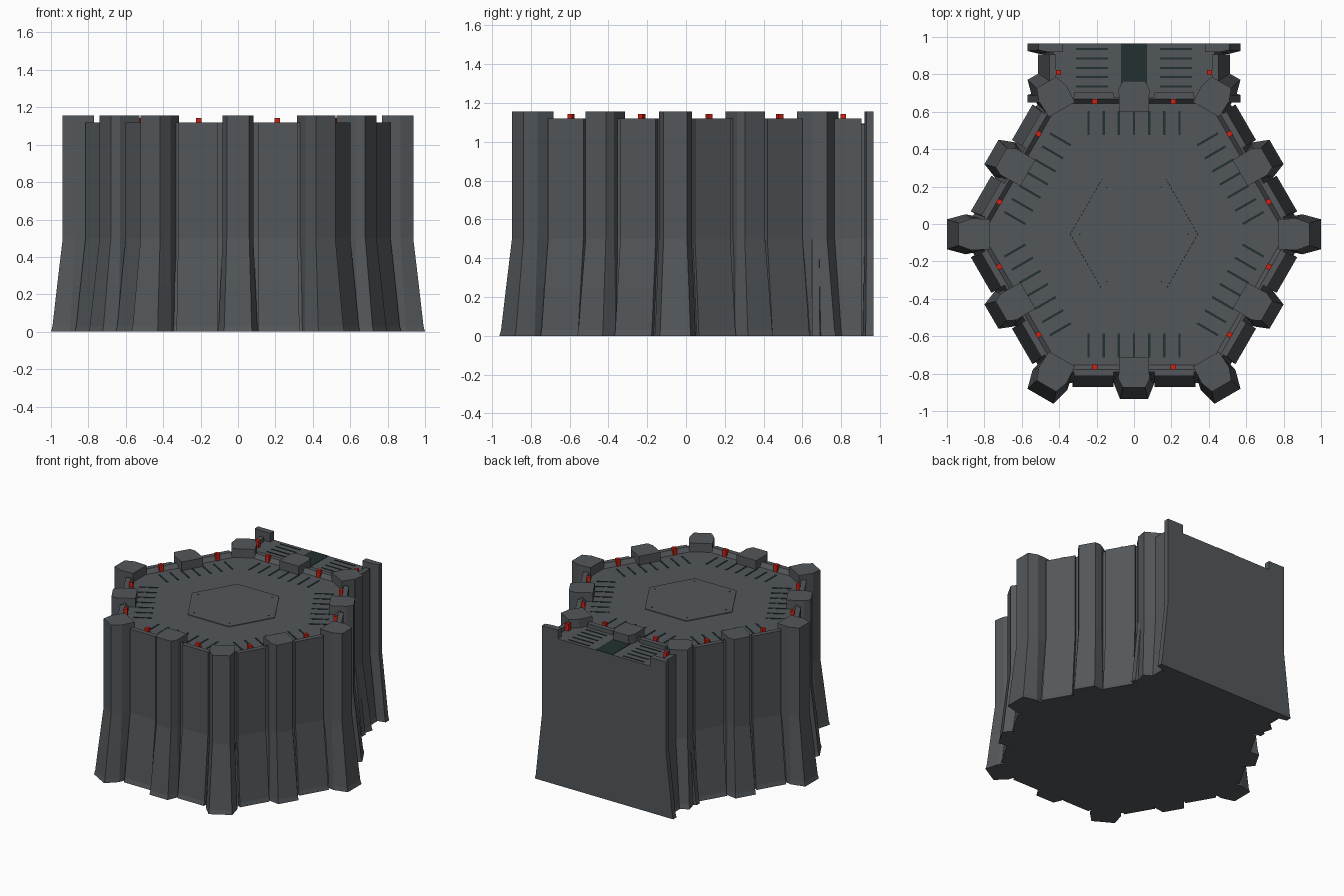
import bpy, bmesh, math
from mathutils import Matrix, Vector

if "Cube" in bpy.data.objects:
    bpy.data.objects.remove(bpy.data.objects["Cube"])

CY = -0.055                      # centre of the hexagon
DECK, RIM, TOP = 1.09, 1.12, 1.155
FLARE = [(0, 1), (0.03, 0.87), (0.25, 0.47), (0.5, 0)]   # height, flare amount


def material(name, rgb):
    m = bpy.data.materials.new(name)
    m.diffuse_color = (*rgb, 1)
    m.use_nodes = True
    m.node_tree.nodes["Principled BSDF"].inputs["Base Color"].default_value = m.diffuse_color
    return m


GREY = material("dark_grey", (0.088, 0.097, 0.105))
GREEN = material("black_green", (0.016, 0.030, 0.030))
RED = material("signal_red", (0.62, 0.015, 0.006))


def loft(bm, rings, mat=Matrix()):
    """Skin a stack of equal-length point rings and cap both ends."""
    vs = [[bm.verts.new(mat @ Vector(p)) for p in r] for r in rings]
    n = len(vs[0])
    for a, b in zip(vs, vs[1:]):
        for i in range(n):
            j = (i + 1) % n
            bm.faces.new((a[i], a[j], b[j], b[i]))
    bm.faces.new(vs[0][::-1])
    bm.faces.new(vs[-1])


def flared(bm, top, base, z, mat=Matrix()):
    """Column with a straight upper part and a foot that spreads to base."""
    rings = []
    for h, f in FLARE + [(z, 0)]:
        rings.append([(t[0] + (b[0] - t[0]) * f, t[1] + (b[1] - t[1]) * f, h)
                      for t, b in zip(top, base)])
    loft(bm, rings, mat)


def box(bm, x0, x1, y0, y1, z0, z1, mat=Matrix()):
    pts = [(x0, y0), (x1, y0), (x1, y1), (x0, y1)]
    loft(bm, [[(x, y, z) for x, y in pts] for z in (z0, z1)], mat)


def finish(name, bm, m):
    bmesh.ops.recalc_face_normals(bm, faces=bm.faces)
    me = bpy.data.meshes.new(name)
    bm.to_mesh(me)
    bm.free()
    me.materials.append(m)
    ob = bpy.data.objects.new(name, me)
    bpy.context.collection.objects.link(ob)
    return ob


def turn(deg):
    return Matrix.Translation((0, CY, 0)) @ Matrix.Rotation(math.radians(deg), 4, 'Z')


def hexagon(apothem, z):
    r = apothem / math.cos(math.pi / 6)
    return [(r * math.cos(k * math.pi / 3), r * math.sin(k * math.pi / 3), z)
            for k in range(6)]


def mirror_section(half):
    return half + [(x, -y) for x, y in reversed(half)]


# hexagonal core with raised rim and sunken deck
bm = bmesh.new()
rings = [hexagon(0.735 + 0.06 * f, z) for z, f in FLARE]
rings += [hexagon(0.735, RIM), hexagon(0.722, RIM), hexagon(0.70, DECK)]
loft(bm, rings, turn(0))
finish("core_and_deck", bm, GREY)

# buttresses on the corners and side middles
bm = bmesh.new()
corner_top = mirror_section([(0.77, -0.08), (0.87, -0.085), (0.937, -0.06)])
corner_base = mirror_section([(0.77, -0.08), (0.90, -0.107), (1.0, -0.08)])
mid_top = mirror_section([(0.655, -0.08), (0.775, -0.082), (0.82, -0.06)])
mid_base = mirror_section([(0.655, -0.08), (0.80, -0.107), (0.88, -0.075)])
for k in range(6):
    flared(bm, corner_top, corner_base, TOP, turn(60 * k))
    flared(bm, mid_top, mid_base, TOP, turn(60 * k + 30))
finish("buttresses", bm, GREY)

# wall panels, deck slots and lights on every side
panels, slots, lights = bmesh.new(), bmesh.new(), bmesh.new()
for k in range(6):
    m = turn(60 * k + 30)
    for s in (-1, 1):
        a, b = s * 0.11, s * 0.32
        flared(panels, [(0.70, a), (0.757, a), (0.757, b), (0.70, b)],
               [(0.70, a), (0.817, a), (0.817, b * 1.03), (0.70, b * 1.03)], DECK, m)
        box(panels, 0.725, 0.757, a, b, DECK, RIM, m)
        c = s * 0.21
        box(lights, 0.697, 0.724, c - 0.014, c + 0.014, DECK, 1.142, m)
    for i in range(-3, 4):
        box(slots, 0.53, 0.66, i * 0.081 - 0.006, i * 0.081 + 0.006,
            DECK - 0.01, DECK + 0.003, m)

# rear gangway block with a flat back wall
bm = bmesh.new()
flared(bm, [(-0.43, 0.5), (0.43, 0.5), (0.43, 0.965), (-0.43, 0.965)],
       [(-0.49, 0.5), (0.49, 0.5), (0.49, 0.965), (-0.49, 0.965)], DECK)
finish("gangway_block", bm, GREY)

# gangway half posts, side panels, lights and slots
posts = bmesh.new()
for s in (-1, 1):
    for y, d in ((0.965, -1), (0.65, 1)):
        flared(posts,
               [(s * 0.38, y), (s * 0.51, y), (s * 0.51, y + d * 0.035),
                (s * 0.46, y + d * 0.045), (s * 0.38, y + d * 0.045)],
               [(s * 0.38, y), (s * 0.57, y), (s * 0.57, y + d * 0.04),
                (s * 0.51, y + d * 0.055), (s * 0.38, y + d * 0.055)], TOP)
    flared(panels,
           [(s * 0.418, 0.715), (s * 0.452, 0.715), (s * 0.452, 0.905), (s * 0.418, 0.905)],
           [(s * 0.418, 0.715), (s * 0.512, 0.715), (s * 0.512, 0.905), (s * 0.418, 0.905)],
           RIM)
    c = s * 0.404
    box(lights, c - 0.014, c + 0.014, 0.796, 0.824, DECK, 1.142)
    for i in range(5):
        y = 0.735 + i * 0.05
        box(slots, s * 0.14, s * 0.31, y - 0.005, y + 0.005, DECK - 0.01, DECK + 0.003)
finish("gangway_posts", posts, GREY)
finish("wall_panels", panels, GREY)
finish("deck_slots", slots, GREEN)
finish("signal_lights", lights, RED)

# dark strip along the gangway
bm = bmesh.new()
box(bm, -0.07, 0.07, 0.72, 0.964, DECK - 0.01, DECK + 0.003)
finish("gangway_strip", bm, GREEN)

# thin central hatch with bolts
bm = bmesh.new()
loft(bm, [hexagon(0.297, DECK - 0.01), hexagon(0.295, DECK + 0.005)], turn(0))
finish("centre_hatch", bm, GREY)
bm = bmesh.new()
for k in range(6):
    box(bm, 0.287, 0.295, -0.004, 0.004, DECK, DECK + 0.008, turn(60 * k))
finish("hatch_bolts", bm, GREEN)
